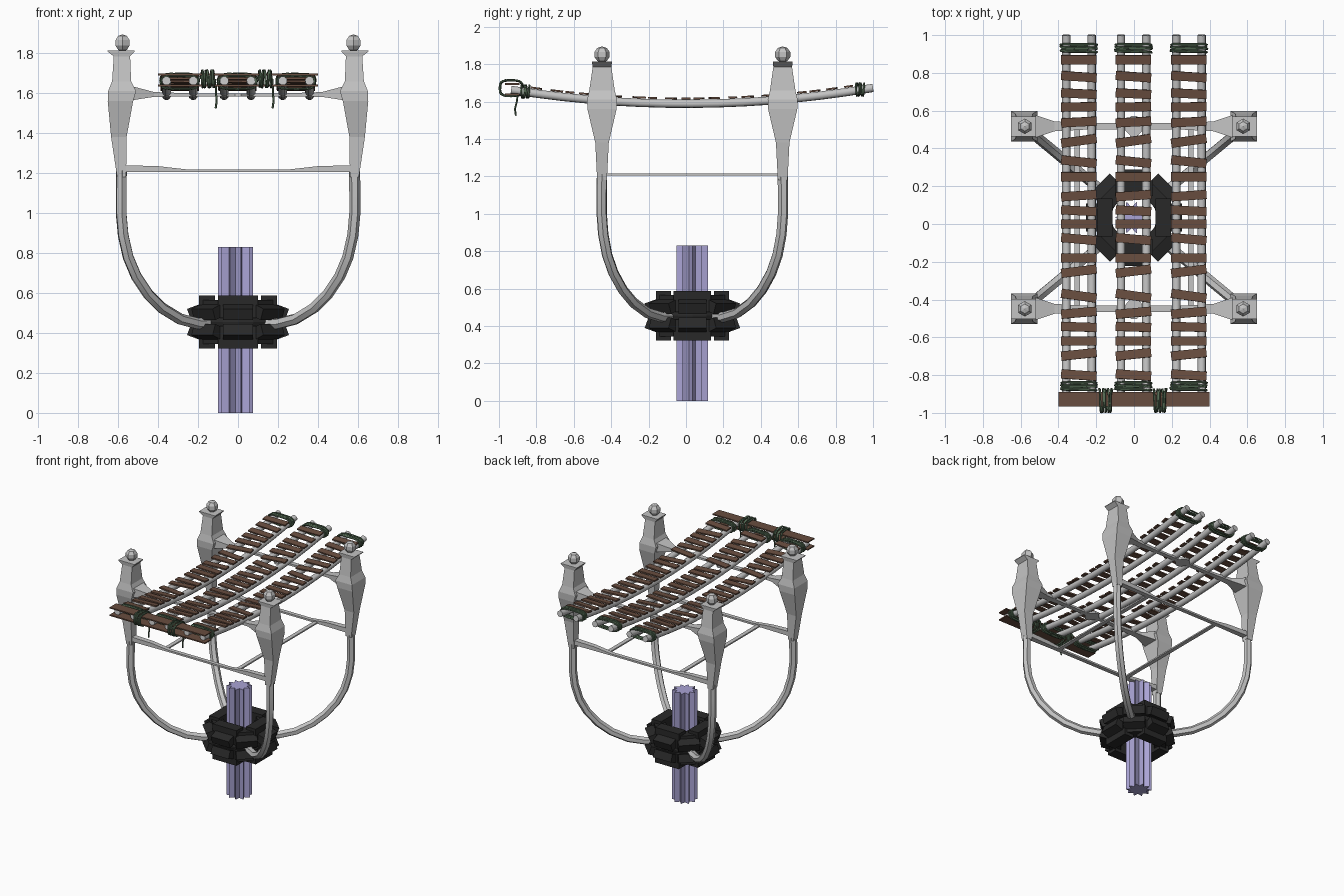
import bpy, bmesh, math, random
from mathutils import Vector, Matrix

random.seed(4)
cube = bpy.data.objects.get("Cube")
if cube:
    bpy.data.objects.remove(cube)


def material(name, rgb):
    m = bpy.data.materials.new(name)
    m.use_nodes = True
    m.diffuse_color = (*rgb, 1)
    m.node_tree.nodes["Principled BSDF"].inputs["Base Color"].default_value = (*rgb, 1)
    return m


GREY = material("grey metal", (0.55, 0.55, 0.55))
BROWN = material("brown wood", (0.14, 0.075, 0.05))
BLACK = material("black iron", (0.022, 0.022, 0.022))
LILAC = material("lilac crystal", (0.40, 0.37, 0.66))
GREEN = material("green rope", (0.09, 0.15, 0.09))


def finish(name, bm, mat, smooth=False):
    bmesh.ops.recalc_face_normals(bm, faces=bm.faces)
    me = bpy.data.meshes.new(name)
    bm.to_mesh(me)
    bm.free()
    me.materials.append(mat)
    ob = bpy.data.objects.new(name, me)
    bpy.context.collection.objects.link(ob)
    if smooth:
        bpy.ops.object.select_all(action='DESELECT')
        ob.select_set(True)
        bpy.context.view_layer.objects.active = ob
        bpy.ops.object.shade_smooth_by_angle(angle=math.radians(50))
    return ob


def loft(bm, rings):
    """Skin a list of point rings and cap both ends."""
    vs = [[bm.verts.new(p) for p in r] for r in rings]
    n = len(vs[0])
    for a, b in zip(vs, vs[1:]):
        for i in range(n):
            j = (i + 1) % n
            bm.faces.new((a[i], a[j], b[j], b[i]))
    bm.faces.new(vs[0])
    bm.faces.new(vs[-1])


def sweep(bm, pts, r, sides):
    """Tube of constant radius along a path, with a steady frame."""
    pts = [Vector(p) for p in pts]
    nrm, rings = Vector((0.3, 0.2, 1)), []
    for i, p in enumerate(pts):
        t = (pts[min(i + 1, len(pts) - 1)] - pts[max(i - 1, 0)]).normalized()
        nrm = (nrm - t * nrm.dot(t)).normalized()
        side = t.cross(nrm)
        angles = [2 * math.pi * k / sides for k in range(sides)]
        rings.append([p + r * (math.cos(a) * nrm + math.sin(a) * side) for a in angles])
    loft(bm, rings)


def box(bm, centre, size, rot=Matrix()):
    m = Matrix.Translation(centre) @ rot @ Matrix.Diagonal((*size, 1))
    bmesh.ops.create_cube(bm, size=1, matrix=m)


MID_Y, POST_X, POST_Y = 0.034, 0.583, 0.483
corners = [(sx, sy) for sx in (-1, 1) for sy in (-1, 1)]

# Crystal column with a star section
bm = bmesh.new()
star = []
for k in range(20):
    r = 0.088 if k % 2 == 0 else 0.055
    star.append((r * math.cos(k * math.pi / 10) - 0.013, r * math.sin(k * math.pi / 10) + MID_Y))
loft(bm, [[(x, y, z) for x, y in star] for z in (0, 0.83)])
finish("crystal_column", bm, LILAC)

# Hub: hollow core ring with upper and lower clamp blocks
bm = bmesh.new()
section = [(0.12, 0.38), (0.18, 0.38), (0.2, 0.455), (0.18, 0.53), (0.12, 0.53)]
rows = []
for k in range(16):
    a = k * math.pi / 8
    rows.append([bm.verts.new((r * math.cos(a), r * math.sin(a) + MID_Y, z)) for r, z in section])
for k in range(16):
    for i in range(5):
        j = (i + 1) % 5
        bm.faces.new((rows[k][i], rows[k][j], rows[k - 15][j], rows[k - 15][i]))
finish("hub_core", bm, BLACK)

bm = bmesh.new()
for k in range(8):
    spin = Matrix.Rotation(k * math.pi / 4, 4, 'Z')
    cardinal = k % 2 == 0
    width, top = (0.2, 0.588) if cardinal else (0.13, 0.565)
    for s in (-1, 1):
        half = top - 0.455
        pos = Vector((0.155, 0, 0.455 + s * (half + 0.02) / 2))
        off = Vector((0, MID_Y, 0))
        box(bm, spin @ pos + off, (0.08, width, half - 0.02), spin)
        tilt = spin @ Matrix.Rotation(s * 0.35, 4, 'Y')
        pos = Vector((0.205, 0, 0.455 + s * 0.052))
        box(bm, spin @ pos + off, (0.085, 0.15, 0.06), tilt)
finish("hub_blocks", bm, BLACK)

# Curved arms from the hub to the corner posts
arm = [(0.13, 0.45), (0.2, 0.447), (0.29, 0.47), (0.38, 0.525), (0.45, 0.595), (0.51, 0.685),
       (0.55, 0.78), (0.575, 0.89), (0.585, 1.0), (0.585, 1.1), (0.583, 1.22)]
for sx, sy in corners:
    bm = bmesh.new()
    sweep(bm, [(sx * x, MID_Y + sy * x / POST_X * POST_Y, z) for x, z in arm], 0.028, 6)
    finish("arm", bm, GREY, True)

# Posts: height, inner x, outer x, half depth
post = [(1.18, 0.56, 0.605, 0.026), (1.38, 0.558, 0.635, 0.036), (1.56, 0.525, 0.652, 0.078),
        (1.61, 0.51, 0.65, 0.08), (1.66, 0.535, 0.63, 0.068), (1.785, 0.54, 0.622, 0.05),
        (1.808, 0.518, 0.652, 0.053), (1.813, 0.518, 0.652, 0.053)]
for sx, sy in corners:
    y = MID_Y + sy * POST_Y
    bm = bmesh.new()
    loft(bm, [[(sx * a, y - h, z), (sx * b, y - h, z), (sx * b, y + h, z), (sx * a, y + h, z)]
              for z, a, b, h in post])
    finish("post", bm, GREY)
    bm = bmesh.new()
    bmesh.ops.create_uvsphere(bm, u_segments=6, v_segments=5, radius=0.043,
                              matrix=Matrix.Translation((sx * 0.578, y, 1.852)))
    finish("post_finial", bm, GREY)

# Cross beams: x, bottom, top, half depth (mirrored)
upper = [(0.53, 1.565, 1.635, 0.062), (0.42, 1.582, 1.606, 0.026), (0.25, 1.584, 1.6, 0.017),
         (0.05, 1.584, 1.598, 0.017), (0.015, 1.584, 1.598, 0.055)]
lower = [(0.58, 1.205, 1.24, 0.022), (0.4, 1.205, 1.235, 0.018), (0.25, 1.205, 1.218, 0.015)]
for name, half in (("upper_beam", upper), ("lower_beam", lower)):
    full = [(-x, a, b, h) for x, a, b, h in half] + half[::-1]
    for sy in (-1, 1):
        y = MID_Y + sy * POST_Y
        bm = bmesh.new()
        loft(bm, [[(x, y - h, a), (x, y + h, a), (x, y + h, b), (x, y - h, b)]
                  for x, a, b, h in full])
        finish(name, bm, GREY)

# Thin struts joining the lower beams
bm = bmesh.new()
for sx in (-1, 1):
    box(bm, (sx * 0.3, MID_Y, 1.21), (0.03, 2 * POST_Y, 0.01))
finish("lower_struts", bm, GREY)


# Sagging walkway
def sag(y):
    return 1.588 + 0.085 * y * y


def lashing(name, centre, half_w, half_h, length, turns, axis):
    """Flattened rope coil wound around the given axis."""
    bm = bmesh.new()
    steps, pts = 20, []
    for i in range(turns * steps + 1):
        a = 2 * math.pi * i / steps
        c, s = math.cos(a), math.sin(a)
        u = math.copysign(abs(c) ** 0.6, c) * half_w
        w = math.copysign(abs(s) ** 0.6, s) * half_h
        grow = 1 + random.uniform(-0.04, 0.04)
        v = (i / (turns * steps) - 0.5) * length + 0.006 * math.sin(a * 0.63)
        d = (u * grow, v, w * grow) if axis == 'Y' else (v, u * grow, w * grow)
        pts.append(Vector(centre) + Vector(d))
    sweep(bm, pts, 0.0055, 5)
    finish(name, bm, GREEN, True)


plank_y = [0.87, 0.78, 0.69, 0.62, 0.54, 0.44, 0.33, 0.25, 0.15, 0.07,
           0, -0.08, -0.18, -0.25, -0.38, -0.47, -0.545, -0.62, -0.69, -0.8]
tilts = [0, -4, -3, 1, 3, 8, -6, 0, 4, -3, 0, -5, 0, 7, -8, 5, -2, 0, 6, -4]
for track in (-0.292, -0.003, 0.29):
    for dx in (-0.066, 0.068):
        bm = bmesh.new()
        ys = [-0.935 + i * 1.935 / 14 for i in range(15)]
        sweep(bm, [(track + dx, y, sag(y)) for y in ys], 0.023, 8)
        finish("rail", bm, GREY, True)
    bm = bmesh.new()
    for y, t in zip(plank_y, tilts):
        rot = Matrix.Rotation(math.atan(0.17 * y), 4, 'X') @ Matrix.Rotation(math.radians(t), 4, 'Z')
        box(bm, (track, y, sag(y) + 0.029), (0.188, 0.048, 0.01), rot)
    finish("track_planks", bm, BROWN)
    for y in (-0.86, 0.93):
        lashing("track_lashing", (track, y, sag(y) + 0.003), 0.095, 0.033, 0.045, 6, 'Y')

# End planks clamped above and below the rails
bm = bmesh.new()
for dz in (-0.028, 0.028):
    box(bm, (0, -0.928, sag(-0.928) + 0.005 + dz), (0.8, 0.078, 0.009))
finish("end_planks", bm, BROWN)

# Plank lashings with loose rope tails
for x, tail in ((-0.15, -0.11), (0.137, 0.175)):
    lashing("end_lashing", (x, -0.935, 1.672), 0.06, 0.042, 0.07, 8, 'X')
    bm = bmesh.new()
    sweep(bm, [(tail, -0.9, 1.64), (tail, -0.905, 1.6), (tail + 0.003, -0.915, 1.56),
               (tail - 0.002, -0.91, 1.525)], 0.0055, 5)
    finish("rope_tail", bm, GREEN, True)
